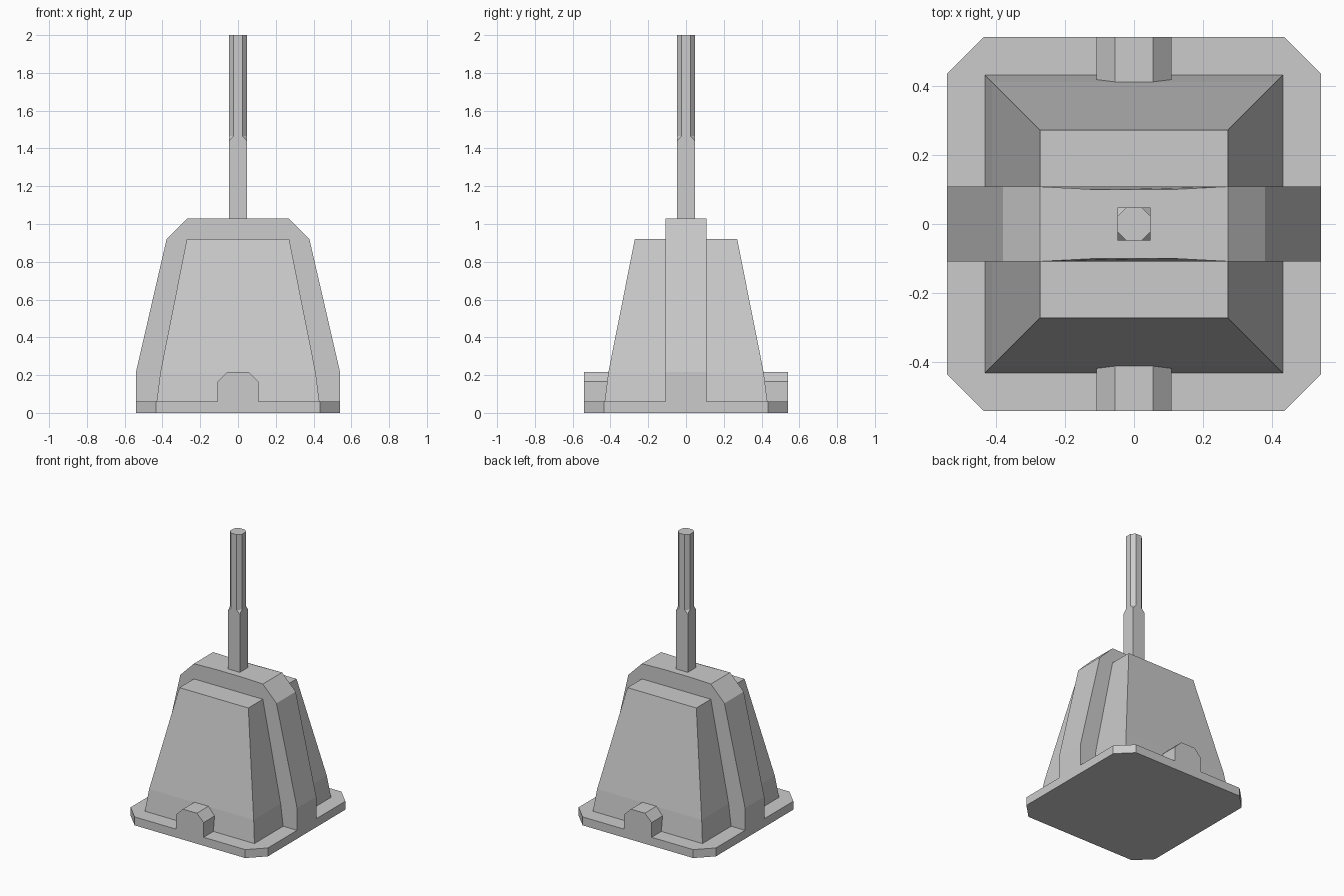
import bpy, bmesh

if "Cube" in bpy.data.objects:
    bpy.data.objects.remove(bpy.data.objects["Cube"])


def loft(name, rings):
    """Skin equal-length closed rings and cap both ends."""
    bm = bmesh.new()
    loops = [[bm.verts.new(p) for p in ring] for ring in rings]
    n = len(loops[0])
    for a, b in zip(loops, loops[1:]):
        for i in range(n):
            j = (i + 1) % n
            bm.faces.new((a[i], a[j], b[j], b[i]))
    bm.faces.new(loops[0][::-1])
    bm.faces.new(loops[-1])
    bmesh.ops.remove_doubles(bm, verts=bm.verts[:], dist=0.0001)
    bmesh.ops.recalc_face_normals(bm, faces=bm.faces[:])
    mesh = bpy.data.meshes.new(name)
    bm.to_mesh(mesh)
    bm.free()
    obj = bpy.data.objects.new(name, mesh)
    bpy.context.collection.objects.link(obj)
    return obj


def octagon(half, cut, z):
    """Square ring with chamfered corners; cut 0 gives a plain square."""
    c = half - cut
    return [(half, -c, z), (half, c, z), (c, half, z), (-c, half, z),
            (-half, c, z), (-half, -c, z), (-c, -half, z), (c, -half, z)]


# Base plate with clipped corners
loft("base_plate", [octagon(0.54, 0.105, 0), octagon(0.54, 0.105, 0.06)])

# Tapered body
loft("body", [octagon(h, 0, z) for h, z in
              [(0.432, 0.05), (0.411, 0.215), (0.271, 0.92)]])

# Raised strap running over the body from left to right (x, z, half width)
half_strap = [(0.54, 0, 0.108), (0.54, 0.217, 0.108), (0.378, 0.92, 0.108),
              (0.271, 1.028, 0.108), (0.10, 1.028, 0.099)]
strap = half_strap + [(-x, z, w) for x, z, w in reversed(half_strap)]
loft("strap", [[(x, s * w, z) for x, z, w in strap] for s in (-1, 1)])

# Chamfered lugs at front and back
lug = [(0.108, 0), (0.108, 0.165), (0.055, 0.217),
       (-0.055, 0.217), (-0.108, 0.165), (-0.108, 0)]
for name, s in (("front_lug", -1), ("back_lug", 1)):
    loft(name, [[(x, s * y, z) for x, z in lug] for y in (0.54, 0.36)])

# Post: square below, corners stopped-chamfered above
loft("post", [octagon(0.047, 0, 1.0), octagon(0.047, 0, 1.44),
              octagon(0.047, 0.024, 1.465), octagon(0.047, 0.024, 2.0)])
